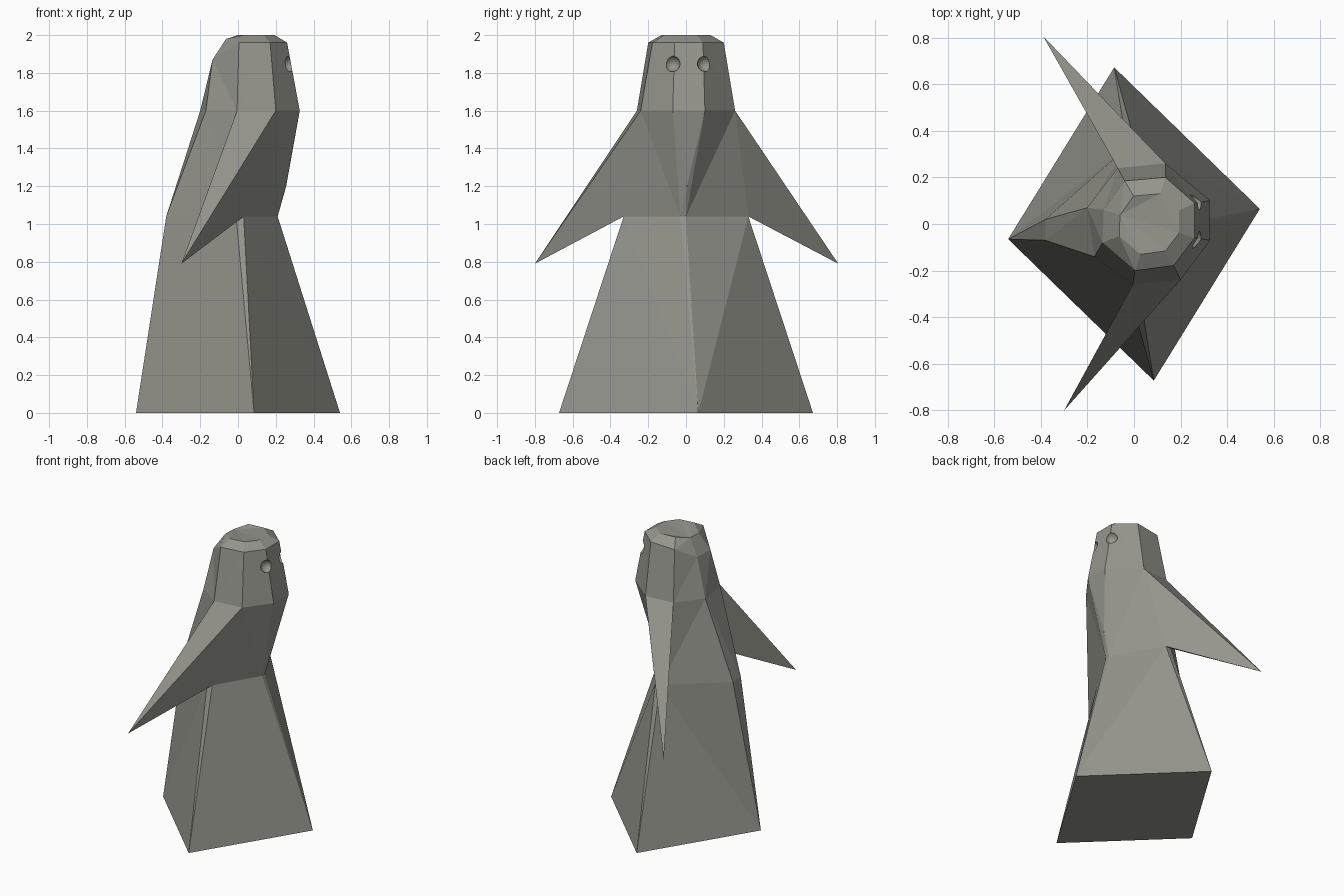
import bpy, bmesh
from mathutils import Vector

if "Cube" in bpy.data.objects:
    bpy.data.objects.remove(bpy.data.objects["Cube"])

stone = bpy.data.materials.new("warm_grey")
stone.diffuse_color = (0.30, 0.30, 0.265, 1)
stone.use_nodes = True
stone.node_tree.nodes["Principled BSDF"].inputs["Base Color"].default_value = stone.diffuse_color

# Cross-sections, counter-clockwise in pairs: front, +y side, back, -y side
base = [(.54, .065), (-.085, .672), (-.54, -.065), (.085, -.672)]
waist = [(.21, -.03), (.21, 0), (.01, .33), (-.03, .33),
         (-.38, .02), (-.38, -.07), (-.01, -.33), (.03, -.33)]
shoulder = [(.327, -.07), (.327, .10), (.135, .26), (-.07, .24),
            (-.20, .07), (-.17, -.14), (-.005, -.26), (.20, -.24)]
brow = [(.26, -.06), (.26, .09), (.135, .20), (-.04, .185),
        (-.13, .06), (-.135, -.08), (.005, -.20), (.17, -.178)]
brow_z = [1.96, 1.96, 1.96, 1.945, 1.87, 1.87, 1.96, 1.96]

rings = [[(x, y, 0) for x, y in base for _ in range(2)],
         [(x, y, 1.04) for x, y in waist],
         [(x, y, 1.6) for x, y in shoulder],
         [(x, y, z) for (x, y), z in zip(brow, brow_z)],
         [(.07 + (x - .07) * .65, y * .65, 1.98 if z < 1.9 else 2.0)
          for (x, y), z in zip(brow, brow_z)]]

# Robed body: skin the rings
bm = bmesh.new()
vs = [[bm.verts.new(p) for p in r] for r in rings]
side = {}
for k in range(4):
    for i in range(8):
        j = (i + 1) % 8
        side[k, i] = bm.faces.new((vs[k][i], vs[k][j], vs[k + 1][j], vs[k + 1][i]))
bm.faces.new(vs[4])
bm.faces.new(vs[0][::-1])

# Pull out the chest crease and the two pointed arms
for i, tip in ((0, (.255, .005, 1.2)), (2, (-.39, .806, .79)), (6, (-.30, -.80, .79))):
    res = bmesh.ops.poke(bm, faces=[side[1, i]])
    res["verts"][0].co = Vector(tip)
bmesh.ops.remove_doubles(bm, verts=bm.verts, dist=.001)
bmesh.ops.triangulate(bm, faces=bm.faces)
bmesh.ops.recalc_face_normals(bm, faces=bm.faces)
me = bpy.data.meshes.new("robed_body")
bm.to_mesh(me)
bm.free()
body = bpy.data.objects.new("robed_body", me)
bpy.context.collection.objects.link(body)
me.materials.append(stone)

# Hollow eye sockets
for n, y in enumerate((-.073, .102)):
    bpy.ops.mesh.primitive_uv_sphere_add(segments=20, ring_count=12, radius=.042,
                                         location=(.278, y, 1.848))
    cutter = bpy.context.object
    cutter.name = f"eye_cutter_{n}"
    cutter.data.materials.append(stone)
    cutter.hide_render = True
    mod = body.modifiers.new(f"eye_socket_{n}", 'BOOLEAN')
    mod.operation = 'DIFFERENCE'
    mod.solver = 'EXACT'
    mod.object = cutter
